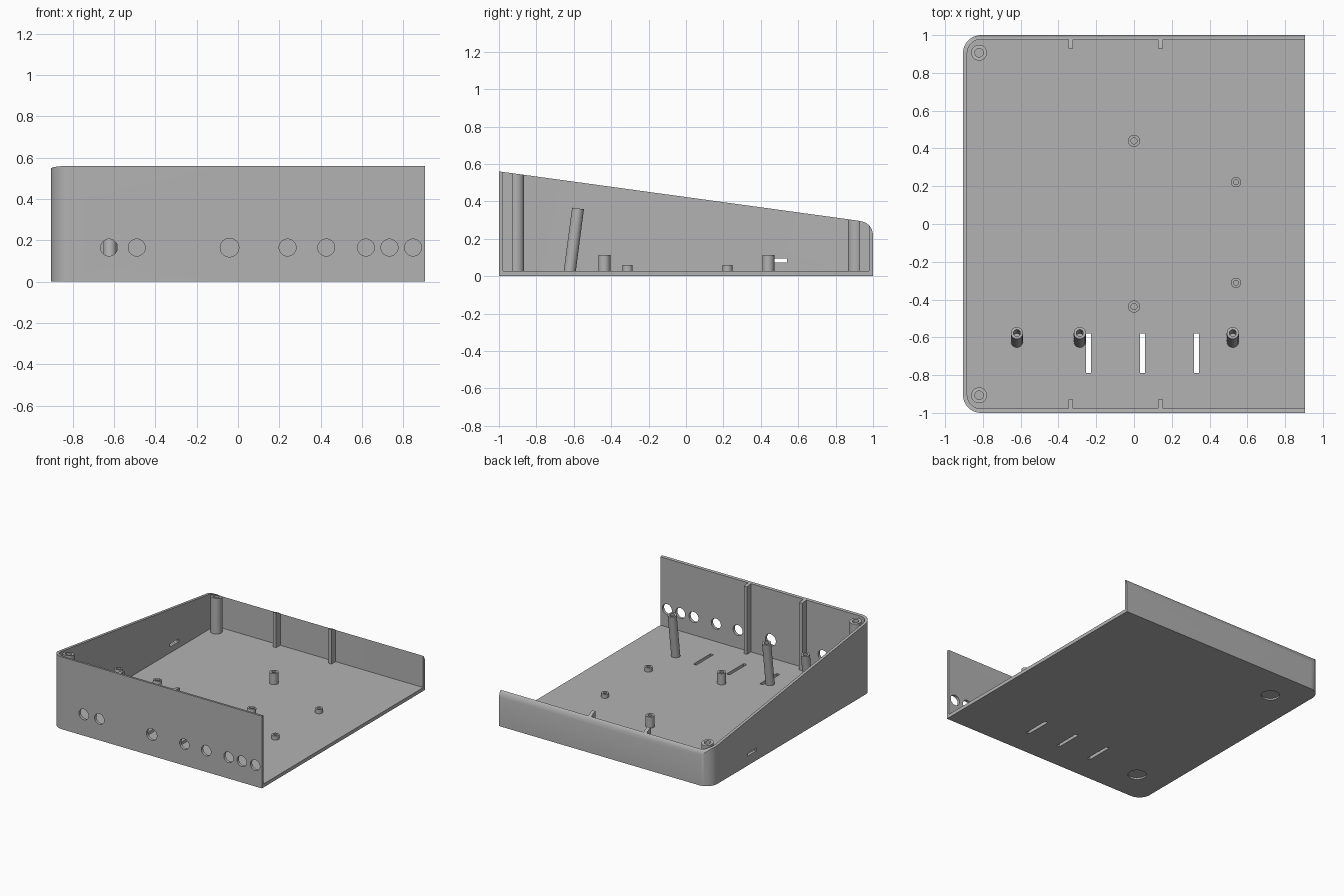
import bpy, bmesh, math
from mathutils import Matrix, Vector

if "Cube" in bpy.data.objects:
    bpy.data.objects.remove(bpy.data.objects["Cube"])

W, FLOOR, WALL, R = 0.905, 0.027, 0.022, 0.095

grey = bpy.data.materials.new("plain grey")
grey.diffuse_color = (0.448, 0.448, 0.448, 1)
grey.use_nodes = True
grey.node_tree.nodes["Principled BSDF"].inputs["Base Color"].default_value = grey.diffuse_color


def finish(name, bm):
    bmesh.ops.recalc_face_normals(bm, faces=bm.faces)
    me = bpy.data.meshes.new(name)
    bm.to_mesh(me)
    bm.free()
    me.materials.append(grey)
    ob = bpy.data.objects.new(name, me)
    bpy.context.collection.objects.link(ob)
    return ob


def prism(name, outline, lo, hi, axis="z"):
    """Extrude a 2D outline along x or z."""
    place = (lambda a, b, t: (a, b, t)) if axis == "z" else (lambda a, b, t: (t, a, b))
    bm = bmesh.new()
    low = [bm.verts.new(place(a, b, lo)) for a, b in outline]
    top = [bm.verts.new(place(a, b, hi)) for a, b in outline]
    bm.faces.new(low)
    bm.faces.new(top)
    n = len(low)
    for i in range(n):
        j = (i + 1) % n
        bm.faces.new((low[i], low[j], top[j], top[i]))
    return finish(name, bm)


def box(name, x0, x1, y0, y1, z0, z1):
    return prism(name, [(x0, y0), (x1, y0), (x1, y1), (x0, y1)], z0, z1)


def cylinder(name, centre, radius, depth, turn=Matrix()):
    bm = bmesh.new()
    bmesh.ops.create_cone(bm, cap_ends=True, segments=40, radius1=radius, radius2=radius,
                          depth=depth, matrix=Matrix.Translation(centre) @ turn)
    return finish(name, bm)


def post(name, base, radius, height, hole, hole_depth, tilt=0.0):
    """Round post with a blind screw hole in its top."""
    bm = bmesh.new()
    d = height - hole_depth
    prof = [(0, 0), (radius, 0), (radius, height), (hole, height), (hole, d), (0, d)]
    vs = [bm.verts.new((r, 0, z)) for r, z in prof]
    es = [bm.edges.new(p) for p in zip(vs, vs[1:])]
    bmesh.ops.spin(bm, geom=vs + es, cent=(0, 0, 0), axis=(0, 0, 1),
                   angle=math.tau, steps=32, use_duplicate=False)
    bmesh.ops.remove_doubles(bm, verts=bm.verts, dist=1e-5)
    bm.transform(Matrix.Translation(base) @ Matrix.Rotation(tilt, 4, "X"))
    return finish(name, bm)


def cut(ob, cutter, keep=False):
    mod = ob.modifiers.new("cut", "BOOLEAN")
    mod.operation, mod.solver, mod.object = "DIFFERENCE", "EXACT", cutter
    bpy.context.view_layer.update()
    bpy.context.view_layer.objects.active = ob
    bpy.ops.object.modifier_apply(modifier=mod.name)
    if not keep:
        bpy.data.objects.remove(cutter)


def tray_outline(inset, right):
    """Rectangle whose two left corners are rounded."""
    r, pts = R - inset, [(right, -1 + inset), (right, 1 - inset)]
    for sy, a0 in ((1, 90), (-1, 180)):
        for i in range(13):
            a = math.radians(a0 + i * 7.5)
            pts.append((-W + R + r * math.cos(a), sy * (1 - R) + r * math.sin(a)))
    return pts


# Everything above the sloping rim, rounded over at the back
rim_cutter = prism("rim_cutter", [(-1.1, 0.574), (0.92, 0.297), (0.945, 0.292), (0.965, 0.283),
                                  (0.982, 0.269), (0.994, 0.25), (1.0, 0.225), (1.1, 0.225),
                                  (1.1, 0.9), (-1.1, 0.9)], -1.2, 1.2, "x")
rim_cutter.hide_render = True

# Tray: floor with front, back and left walls, open on the right
tray = prism("tray", tray_outline(0, W), 0, 0.6)
cut(tray, prism("pocket", tray_outline(WALL, 1.1), FLOOR, 0.8))
cut(tray, rim_cutter, keep=True)

# Round holes through the front wall
across = Matrix.Rotation(math.pi / 2, 4, "X")
for x in (-0.624, -0.49, -0.041, 0.24, 0.427, 0.619, 0.733, 0.847):
    radius = 0.045 if x == -0.041 else 0.041
    cut(tray, cylinder("front_hole", Vector((x, -1, 0.165)), radius, 0.1, across))

# Slots in the floor, slot in the left wall, foot recesses underneath
for x in (-0.24, 0.045, 0.33):
    cut(tray, box("floor_slot", x - 0.013, x + 0.013, -0.79, -0.58, -0.1, 0.1))
cut(tray, box("wall_slot", -1, -0.85, 0.43, 0.54, 0.073, 0.095))
for y in (-0.74, 0.74):
    cut(tray, cylinder("foot_recess", Vector((-0.65, y, 0)), 0.066, 0.026))

parts = [tray]

# Corner screw columns and wall ribs, trimmed to the rim
for side, s in (("front", -1), ("back", 1)):
    column = post(side + "_corner_column", (-0.82, s * 0.907, 0.015), 0.042, 0.6, 0.023, 0.48)
    cut(column, rim_cutter, keep=True)
    parts.append(column)
    for x in (-0.335, 0.14):
        y0, y1 = sorted((s * 0.928, s * 0.985))
        rib = box(side + "_wall_rib", x - 0.013, x + 0.013, y0, y1, 0.015, 0.6)
        cut(rib, rim_cutter, keep=True)
        parts.append(rib)
bpy.data.objects.remove(rim_cutter)

# Board standoffs
for y in (0.44, -0.437):
    parts.append(post("tall_standoff", (0, y, 0.015), 0.032, 0.098, 0.016, 0.07))
for y in (0.222, -0.312):
    parts.append(post("short_standoff", (0.54, y, 0.015), 0.027, 0.044, 0.013, 0.03))

# Panel posts leaning square to the sloping rim
for x in (-0.62, -0.287, 0.523):
    parts.append(post("leaning_post", (x, -0.623, 0.015), 0.032, 0.35, 0.018, 0.15,
                      -math.radians(7.5)))

# Smooth round surfaces, keep edges crisp
bpy.context.view_layer.update()
for ob in parts:
    ob.select_set(True)
bpy.context.view_layer.objects.active = tray
bpy.ops.object.shade_smooth_by_angle(angle=math.radians(30))
